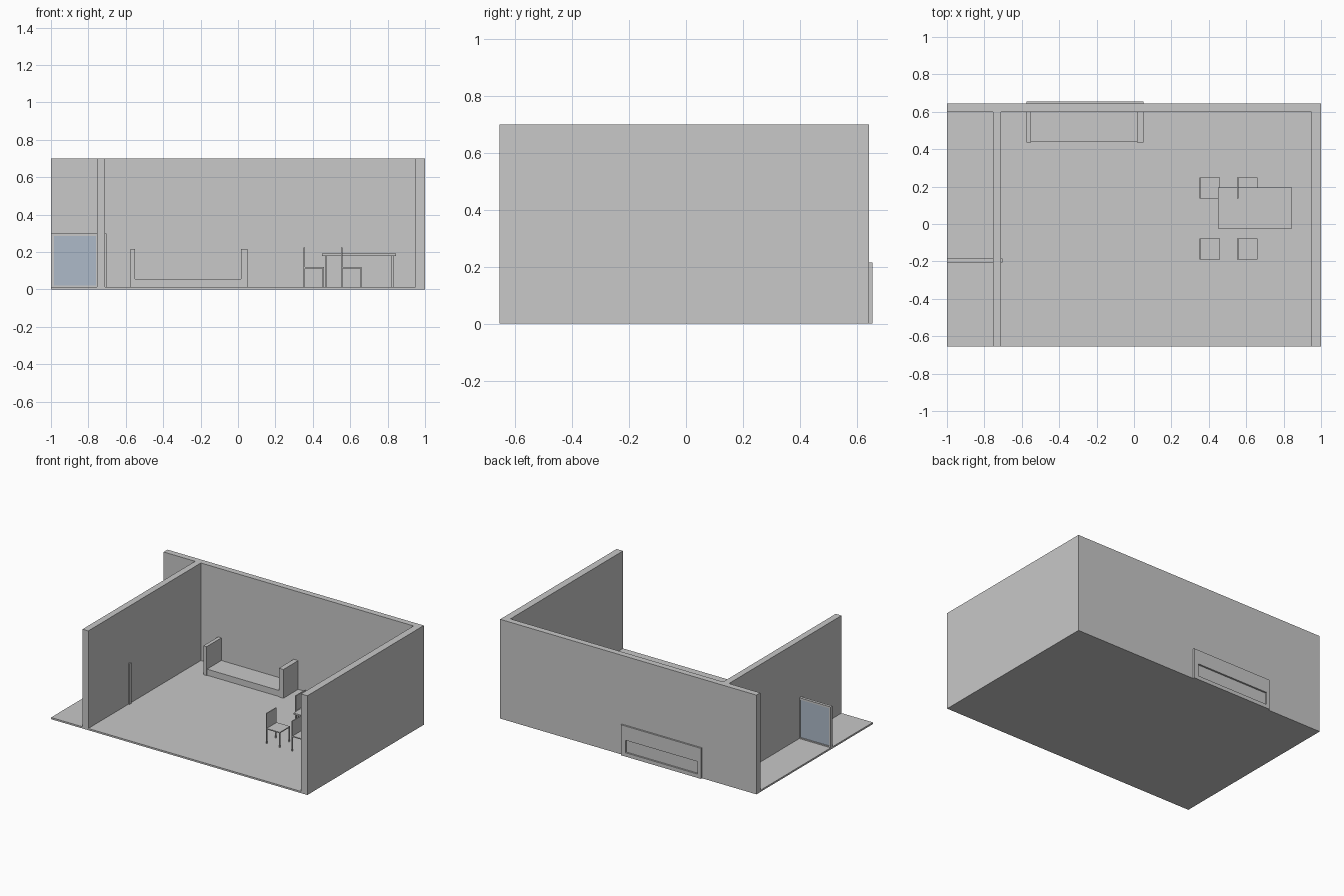
import bpy

default = bpy.data.objects.get("Cube")
if default:
    bpy.data.objects.remove(default, do_unlink=True)


def material(name, rgb):
    m = bpy.data.materials.new(name)
    m.use_nodes = True
    colour = (*rgb, 1.0)
    m.diffuse_color = colour
    m.node_tree.nodes["Principled BSDF"].inputs["Base Color"].default_value = colour
    return m


GREY = material("light grey", (0.578, 0.578, 0.578))
GLASS = material("pale blue glass", (0.42, 0.49, 0.578))


def box(name, x, y, z, mat=GREY):
    """Box from (min, max) ranges on each axis."""
    ranges = (x, y, z)
    centre = [(a + b) / 2 for a, b in ranges]
    bpy.ops.mesh.primitive_cube_add(size=1, location=centre)
    ob = bpy.context.object
    ob.name = name
    size = [b - a for a, b in ranges]
    for v in ob.data.vertices:
        v.co = [c * s for c, s in zip(v.co, size)]
    ob.data.materials.append(mat)
    return ob


FRONT, BACK, TOP, FLOOR = -0.655, 0.643, 0.7, 0.012
INNER = 0.6

# Room shell
box("floor", (-1, 1), (FRONT, BACK), (0, FLOOR))
box("back_wall", (-1, 1), (INNER, BACK), (0, TOP))
box("partition_wall", (-0.755, -0.71), (FRONT, INNER), (0, TOP))
box("side_wall", (0.95, 1), (FRONT, INNER), (0, TOP))

# Glazed door, its frame passing through the partition
DOOR_Y = (-0.205, -0.185)
box("door_post_outer", (-1, -0.985), DOOR_Y, (FLOOR, 0.3))
box("door_post_inner", (-0.76, -0.702), DOOR_Y, (FLOOR, 0.3))
box("door_head", (-0.985, -0.76), DOOR_Y, (0.287, 0.3))
box("door_sill", (-0.985, -0.76), DOOR_Y, (FLOOR, 0.02))
box("door_glass", (-0.985, -0.76), (-0.2, -0.19), (0.02, 0.287), GLASS)

# Sofa, whose back shows through the rear wall
SOFA_BACK = 0.655
L0, L1, R0, R1 = -0.575, -0.55, 0.015, 0.05
box("sofa_left_side", (R0, R1), (0.435, SOFA_BACK), (0, 0.215))
box("sofa_right_side", (L0, L1), (0.435, SOFA_BACK), (0, 0.215))
box("sofa_seat", (L1, R0), (0.44, 0.62), (FLOOR, 0.055))
box("sofa_back_top", (L1, R0), (0.62, SOFA_BACK), (0.115, 0.215))
box("sofa_back_bottom", (L1, R0), (0.62, SOFA_BACK), (0, 0.027))

# Table
box("table_top", (0.45, 0.845), (-0.025, 0.195), (0.18, 0.191))
for x in (0.465, 0.822):
    for y in (-0.01, 0.17):
        box("table_leg", (x, x + 0.01), (y, y + 0.01), (FLOOR, 0.18))


# Chairs
def chair(x, y):
    w, d, t = 0.11, 0.112, 0.007
    box("chair_seat", (x, x + w), (y, y + d), (0.113, 0.12))
    box("chair_back", (x, x + t), (y, y + d), (0.12, 0.225))
    for lx in (x, x + w - t):
        for ly in (y, y + d - t):
            box("chair_leg", (lx, lx + t), (ly, ly + t), (FLOOR, 0.113))


for cx in (0.35, 0.551):
    for cy in (0.136, -0.19):
        chair(cx, cy)
